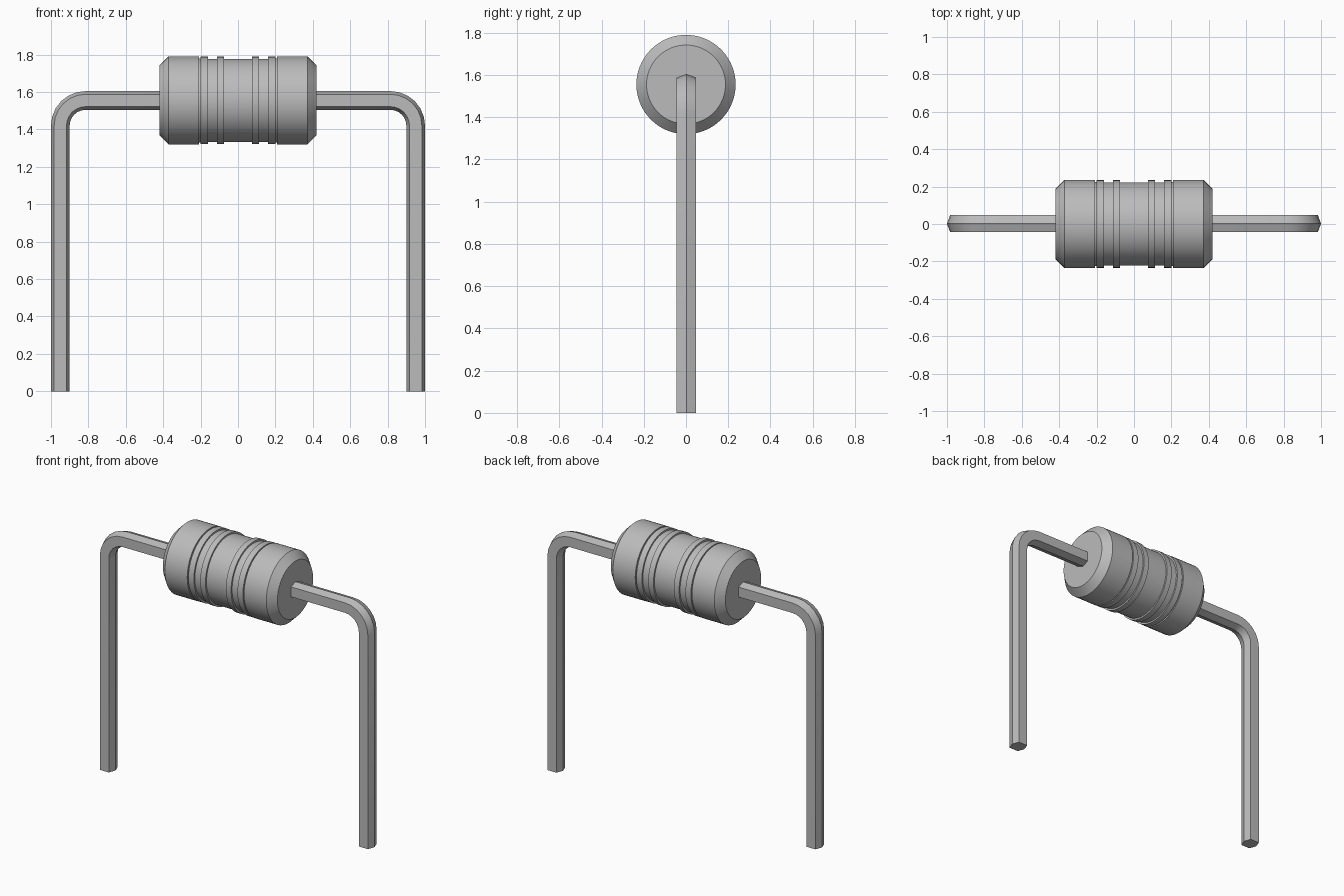
import bpy
import bmesh
from math import pi, sin, cos, radians
from mathutils import Vector, Matrix

if "Cube" in bpy.data.objects:
    bpy.data.objects.remove(bpy.data.objects["Cube"])

AXIS_Z = 1.555      # height of the body axis

grey = bpy.data.materials.new("plain grey")
grey.use_nodes = True
grey.diffuse_color = (0.5, 0.5, 0.5, 1)
grey.node_tree.nodes["Principled BSDF"].inputs["Base Color"].default_value = (0.5, 0.5, 0.5, 1)


def finish(bm, name, angle):
    bmesh.ops.recalc_face_normals(bm, faces=bm.faces)
    mesh = bpy.data.meshes.new(name)
    bm.to_mesh(mesh)
    bm.free()
    mesh.materials.append(grey)
    obj = bpy.data.objects.new(name, mesh)
    bpy.context.collection.objects.link(obj)
    bpy.ops.object.select_all(action='DESELECT')
    obj.select_set(True)
    bpy.context.view_layer.objects.active = obj
    bpy.ops.object.shade_smooth_by_angle(angle=radians(angle))
    return obj


def skin(rings, name, angle):
    """Bridge equal rings of points into a closed tube."""
    bm = bmesh.new()
    loops = [[bm.verts.new(p) for p in ring] for ring in rings]
    n = len(loops[0])
    for a, b in zip(loops, loops[1:]):
        for i in range(n):
            j = (i + 1) % n
            bm.faces.new((a[i], a[j], b[j], b[i]))
    bm.faces.new(loops[0])
    bm.faces.new(loops[-1])
    return finish(bm, name, angle)


# Body: turned profile with chamfered ends and raised bands (x, radius)
half = [(0.075, 0.223), (0.075, 0.234), (0.113, 0.234), (0.113, 0.223),
        (0.16, 0.223), (0.16, 0.234), (0.2, 0.234), (0.2, 0.225),
        (0.208, 0.225), (0.208, 0.235), (0.372, 0.235), (0.42, 0.187)]
profile = [(-x, r) for x, r in reversed(half)] + half
SIDES = 64
body_rings = [[Vector((x, r * cos(2 * pi * k / SIDES), AXIS_Z + r * sin(2 * pi * k / SIDES)))
               for k in range(SIDES)] for x, r in profile]
skin(body_rings, "body", 30)

# Leads: six-sided wire bent down at a right angle
BEND, STEPS = 0.135, 6
section = [(0.05, 0), (0.033, 0.046), (-0.033, 0.046),
           (-0.05, 0), (-0.033, -0.046), (0.033, -0.046)]
corner = Vector((0.95 - BEND, 0, AXIS_Z - BEND))


def lead(side, name):
    # each station holds a centre and the outward direction of the wire
    stations = [(Vector((0.41, 0, AXIS_Z)), Vector((0, 0, 1)))]
    for i in range(STEPS + 1):
        t = pi / 2 * i / STEPS
        out = Vector((sin(t), 0, cos(t)))
        stations.append((corner + out * BEND, out))
    stations.append((Vector((0.95, 0, 0)), Vector((1, 0, 0))))
    mirror = Matrix.Diagonal((side, 1, 1))
    rings = [[mirror @ (c + out * u + Vector((0, v + 0.002, 0))) for u, v in section]
             for c, out in stations]
    return skin(rings, name, 35)


lead(1, "left_lead")
lead(-1, "right_lead")
